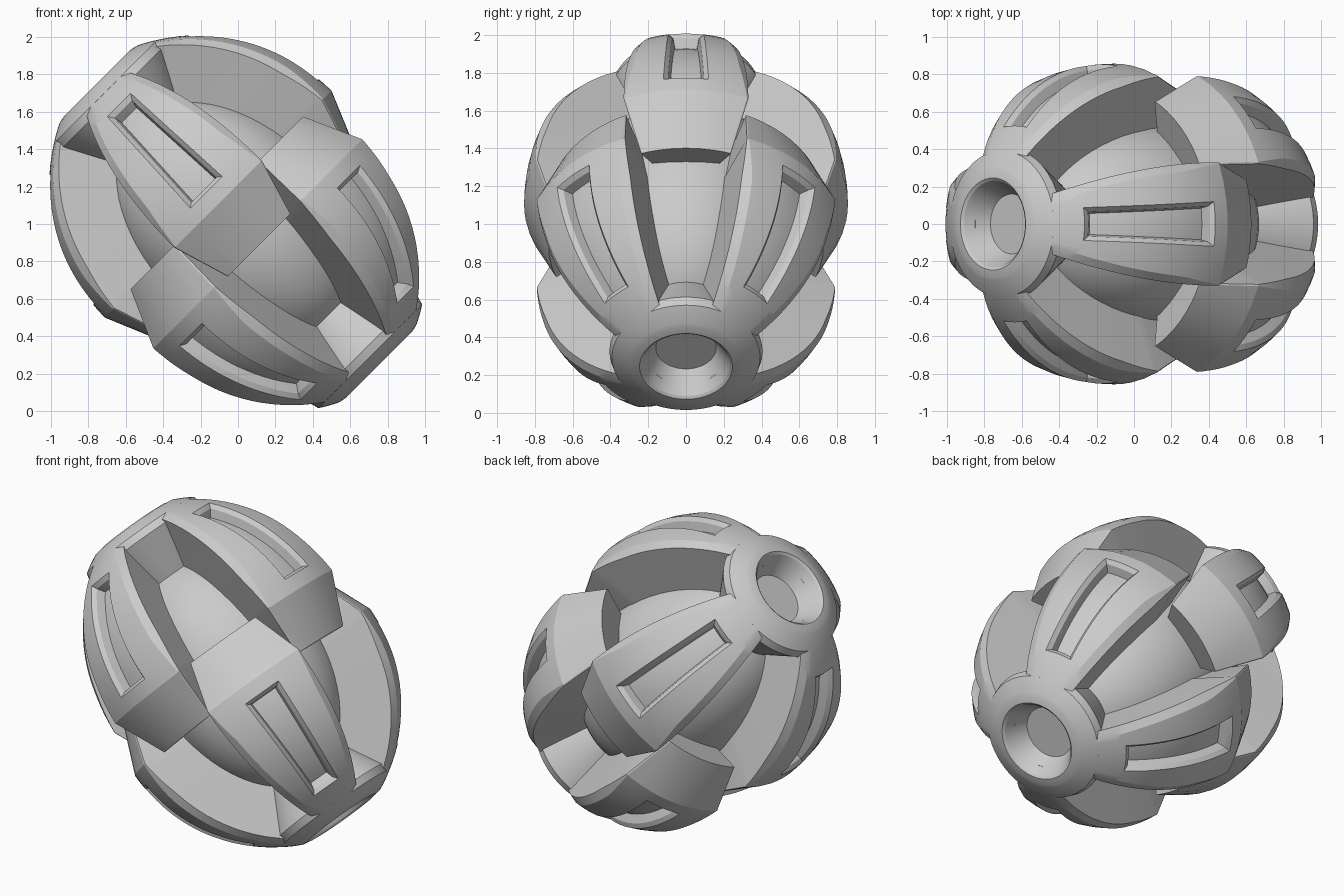
import bpy, bmesh, math
from mathutils import Matrix

if "Cube" in bpy.data.objects:
    bpy.data.objects.remove(bpy.data.objects["Cube"])

A, B = 1.122, 0.865        # half length and half width of the outer ellipsoid
HUB_EDGE, CREASE, TIP = 1.0, 0.15, -0.16


def radius(s):
    # ellipse with a slightly fuller shoulder
    bulge = max(0, math.sin(math.pi * (s - CREASE) / .85)) if s < 1 else 0
    return B * math.sqrt(1 - (s / A) ** 2) + .025 * bulge


def finish(bm, name):
    me = bpy.data.meshes.new(name)
    bm.to_mesh(me)
    bm.free()
    return me


def place(name, me, matrix):
    ob = bpy.data.objects.new(name, me)
    bpy.context.collection.objects.link(ob)
    ob.matrix_world = matrix
    bpy.ops.object.select_all(action='DESELECT')
    ob.select_set(True)
    bpy.context.view_layer.objects.active = ob
    bpy.ops.object.shade_smooth_by_angle(angle=math.radians(22))
    return ob


def hub_mesh():
    # revolved polar cap: conical socket, rounded outside, sloped underside
    pts = [(0, .925), (.16, .925), (.232, 1.055), (.246, 1.066)]
    for i in range(1, 9):
        s = 1.066 + (HUB_EDGE - 1.066) * i / 8
        pts.append((radius(s), s))
    pts += [(.405, .952), (.2, .6), (0, .6)]
    bm = bmesh.new()
    vs = [bm.verts.new((r, 0, s)) for r, s in pts]
    es = [bm.edges.new(p) for p in zip(vs, vs[1:])]
    bmesh.ops.spin(bm, geom=vs + es, cent=(0, 0, 0), axis=(0, 0, 1),
                   angle=math.tau, steps=64)
    bmesh.ops.remove_doubles(bm, verts=bm.verts, dist=1e-4)
    bmesh.ops.recalc_face_normals(bm, faces=bm.faces)
    return finish(bm, "hub")


def arm_mesh():
    # curved claw with radial walls, chamfered edges, recessed slot, tapered tip
    slot_top, slot_end = .90, .24
    rows = [HUB_EDGE, .97, .935]
    rows += [slot_top + (slot_end - slot_top) * i / 14 for i in range(15)]
    rows += [.195, CREASE, TIP]
    bm = bmesh.new()
    grid = []
    for s in rows:
        r = radius(s)
        w = r * .385
        c = .037 * min(1, max(.12, (s - .1) / .3))
        s_in = s
        if s == TIP:
            r, w, c, s_in = .728, .237, .005, .12   # undercut end face
        sw = .12 - .032 * (s - slot_end) / (slot_top - slot_end)
        sw = min(sw, .8 * (w - c))
        half = [0, sw / 2, sw, (sw + w - c) / 2, w - c]
        ts = [-t for t in reversed(half[1:])] + half
        edge = math.sqrt(r * r - w * w) - c * .8
        w_in = .2 * w / edge
        sec = [(.2, -w_in, s_in), (edge, -w, s)]
        sec += [(math.sqrt(r * r - t * t), t, s) for t in ts]
        sec += [(edge, w, s), (.2, w_in, s_in)]
        grid.append([bm.verts.new(p) for p in sec])
    n = len(grid[0])
    slot = []
    for i in range(len(rows) - 1):
        for j in range(n):
            k = (j + 1) % n
            f = bm.faces.new((grid[i][j], grid[i + 1][j],
                              grid[i + 1][k], grid[i][k]))
            inside = rows[i] <= slot_top + 1e-6 and rows[i + 1] >= slot_end - 1e-6
            if inside and 4 <= j <= 7:
                slot.append(f)
    bm.faces.new(grid[0])
    bm.faces.new(list(reversed(grid[-1])))
    bmesh.ops.recalc_face_normals(bm, faces=bm.faces)
    # slot: sloped rim, then a deeper floor
    bmesh.ops.inset_region(bm, faces=slot, thickness=.02, depth=-.025,
                           use_even_offset=True)
    bmesh.ops.inset_region(bm, faces=slot, thickness=.006, depth=-.055,
                           use_even_offset=True)
    return finish(bm, "arm")


base = Matrix.Translation((0, 0, 1)) @ Matrix.Rotation(math.radians(-45), 4, 'Y')

# inner core, stretched along the pole axis
bm = bmesh.new()
bmesh.ops.create_uvsphere(bm, u_segments=64, v_segments=32, radius=1)
bmesh.ops.scale(bm, verts=bm.verts, vec=(.55, .55, .77))
place("inner_core", finish(bm, "inner_core"), base)

# two opposed claw shells, interlocked at 45 degrees
hub, arm = hub_mesh(), arm_mesh()
for side, flip, turn in (("upper", 0, 0), ("lower", 180, 45)):
    m = base @ Matrix.Rotation(math.radians(flip), 4, 'X')
    place(side + "_hub", hub, m)
    for i in range(4):
        place(f"{side}_arm_{i + 1}", arm,
              m @ Matrix.Rotation(math.radians(turn + 90 * i), 4, 'Z'))
